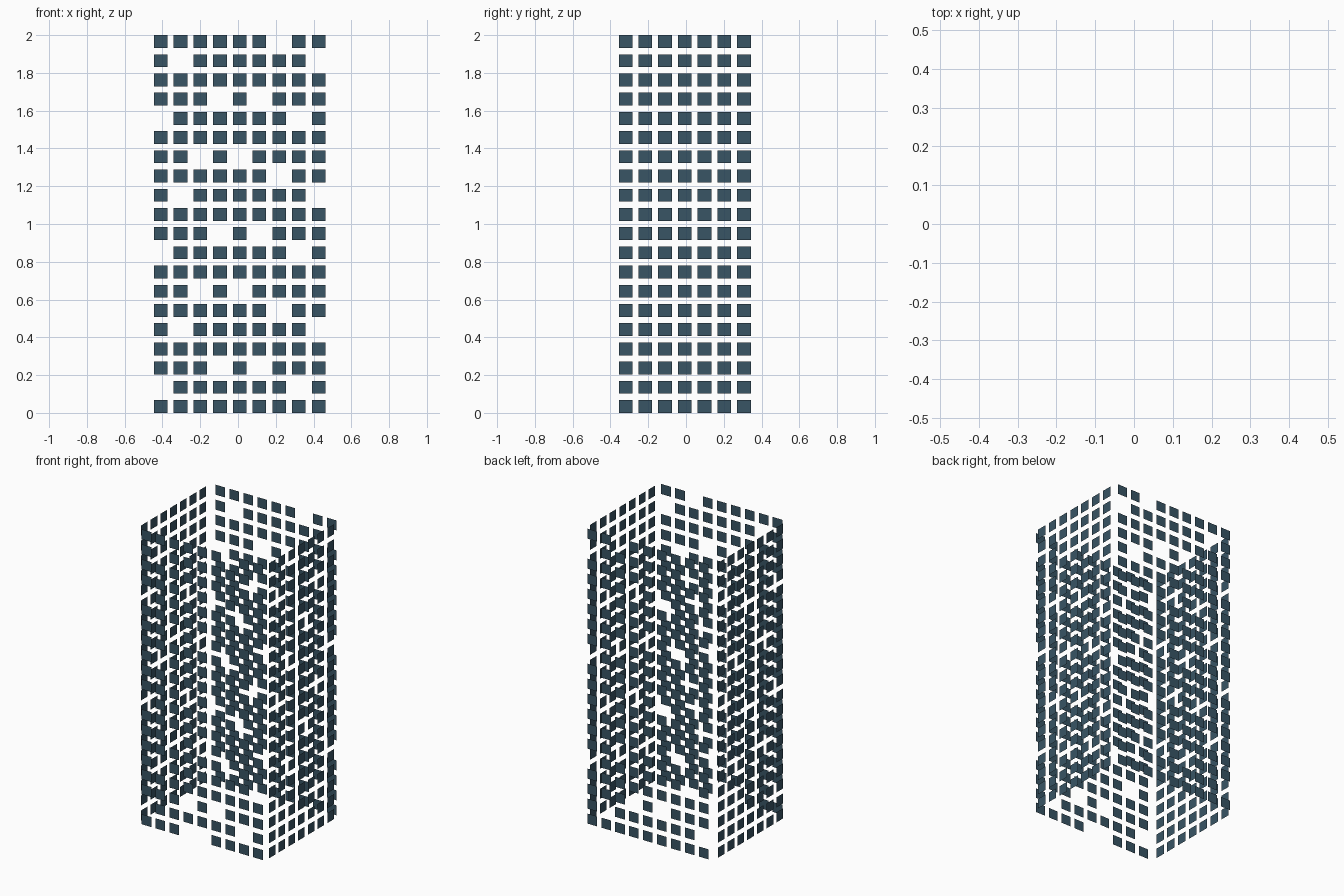
import bpy, bmesh

if "Cube" in bpy.data.objects:
    bpy.data.objects.remove(bpy.data.objects["Cube"])

PITCH_X, PITCH_Y, PITCH_Z = 0.1045, 0.1045, 1.932 / 19
W, H = 0.072, 0.068
X0, Y0 = -0.409, -0.320          # centres of the first columns
WALL_X, WALL_Y = 0.48, 0.396
ROWS = 20

# Dark panes on the front and back, repeating every seven rows
GAPS = {1: (0, 7), 2: (3, 5), 4: (1, 8), 5: (6,), 6: (2, 4)}
DOOR = (3, 4)                     # entrance gap in the front's lowest row

glass = bpy.data.materials.new("window_glass")
glass.diffuse_color = (0.04, 0.09, 0.13, 1)
glass.use_nodes = True
glass.node_tree.nodes["Principled BSDF"].inputs["Base Color"].default_value = glass.diffuse_color


def pane_wall(name, columns, place, skip):
    """Grid of flat panes; place(u, z) maps wall coordinates into space."""
    bm = bmesh.new()
    for r in range(ROWS):
        z = H / 2 + r * PITCH_Z
        for c in range(columns):
            if skip(r, c):
                continue
            corners = ((-1, -1), (1, -1), (1, 1), (-1, 1))
            bm.faces.new([bm.verts.new(place(c, a * W / 2, z + b * H / 2))
                          for a, b in corners])
    me = bpy.data.meshes.new(name)
    bm.to_mesh(me)
    bm.free()
    me.materials.append(glass)
    bpy.context.collection.objects.link(bpy.data.objects.new(name, me))


def gap(r, c):
    return c in GAPS.get(r % 7, ())


# Front and back windows
pane_wall("front_windows", 9, lambda c, a, z: (X0 + c * PITCH_X + a, -WALL_Y, z),
          lambda r, c: gap(r, c) or (r == 0 and c in DOOR))
pane_wall("back_windows", 9, lambda c, a, z: (X0 + c * PITCH_X - a, WALL_Y, z), gap)

# Side windows
pane_wall("right_windows", 7, lambda c, a, z: (WALL_X, Y0 + c * PITCH_Y + a, z),
          lambda r, c: False)
pane_wall("left_windows", 7, lambda c, a, z: (-WALL_X, Y0 + c * PITCH_Y - a, z),
          lambda r, c: False)
